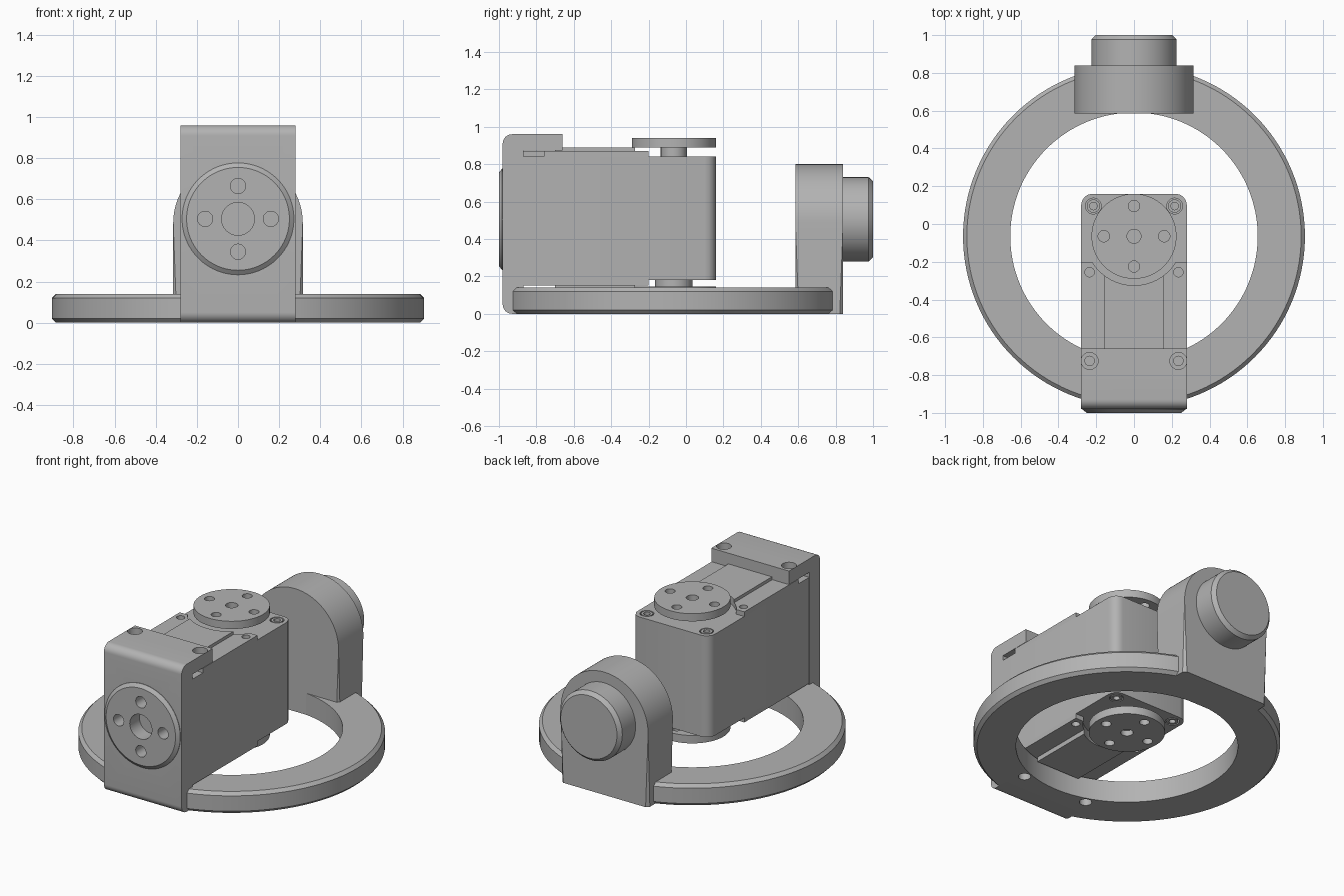
import bpy, bmesh, math
from mathutils import Matrix, Vector

if "Cube" in bpy.data.objects:
    bpy.data.objects.remove(bpy.data.objects["Cube"], do_unlink=True)

grey = bpy.data.materials.new("plain grey")
grey.use_nodes = True
COLOUR = (0.45, 0.45, 0.45, 1)
grey.diffuse_color = COLOUR
grey.node_tree.nodes["Principled BSDF"].inputs["Base Color"].default_value = COLOUR

AXIS_Y = -0.065      # shared axis of ring and turning discs
HUB_Z = 0.505        # height of front and rear hubs
BODY_X = 0.28


def make(name, mesh):
    bmesh.ops.recalc_face_normals(mesh, faces=mesh.faces)
    data = bpy.data.meshes.new(name)
    mesh.to_mesh(data)
    mesh.free()
    obj = bpy.data.objects.new(name, data)
    bpy.context.collection.objects.link(obj)
    data.materials.append(grey)
    return obj


def activate(obj):
    bpy.ops.object.select_all(action='DESELECT')
    obj.select_set(True)
    bpy.context.view_layer.objects.active = obj


def smooth(obj):
    activate(obj)
    bpy.ops.object.shade_smooth_by_angle(angle=math.radians(30))


def prism(points, low, high, axis='Z', mesh=None):
    """Extrude a 2D outline: Z uses (x, y), Y uses (x, z), X uses (y, z)."""
    mesh = mesh or bmesh.new()
    place = {'Z': lambda a, b, c: (a, b, c), 'Y': lambda a, b, c: (a, c, b),
             'X': lambda a, b, c: (c, a, b)}[axis]
    ends = [[mesh.verts.new(place(a, b, c)) for a, b in points] for c in (low, high)]
    mesh.faces.new(ends[0])
    mesh.faces.new(ends[1])
    for i in range(len(points)):
        j = (i + 1) % len(points)
        mesh.faces.new((ends[0][i], ends[0][j], ends[1][j], ends[1][i]))
    return mesh


def arc(cx, cy, r, start, end, steps):
    angles = [math.radians(start + (end - start) * i / steps) for i in range(steps + 1)]
    return [(cx + r * math.cos(a), cy + r * math.sin(a)) for a in angles]


def circle(cx, cy, r, steps=64):
    return arc(cx, cy, r, 0, 360, steps)[:-1]


def rect(a, b, c, d):
    return [(a, c), (b, c), (b, d), (a, d)]


def lathe(profile, centre, axis='Z', steps=96):
    """Spin a closed (radius, height) profile about an axis."""
    mesh = bmesh.new()
    turn = Matrix.Rotation(math.pi / 2, 4, 'X') if axis == 'Y' else Matrix()
    rings = []
    for i in range(steps):
        a = 2 * math.pi * i / steps
        rings.append([mesh.verts.new(Vector(centre) + turn @ Vector(
            (r * math.cos(a), r * math.sin(a), h))) for r, h in profile])
    count = len(profile)
    for i in range(steps):
        for k in range(count):
            m = (k + 1) % count
            if profile[k][0] < 1e-5 and profile[m][0] < 1e-5:
                continue
            one, two = rings[i], rings[(i + 1) % steps]
            mesh.faces.new((one[k], two[k], two[m], one[m]))
    bmesh.ops.remove_doubles(mesh, verts=mesh.verts, dist=1e-5)
    return mesh


def cut(obj, holes):
    """Cut (outline, low, high, axis) holes out of an object."""
    for outline, low, high, axis in holes:
        tool = make("cutter", prism(outline, low, high, axis))
        tool.hide_render = True
        mod = obj.modifiers.new("cut", 'BOOLEAN')
        mod.operation, mod.solver, mod.object = 'DIFFERENCE', 'EXACT', tool
        activate(obj)
        bpy.ops.object.modifier_apply(modifier=mod.name)
        bpy.data.objects.remove(tool, do_unlink=True)


def bolt_circle(cx, cy, spread, r_mid, r_hole, low, high, axis):
    spots = [(0, 0, r_mid), (spread, 0, r_hole), (-spread, 0, r_hole),
             (0, spread, r_hole), (0, -spread, r_hole)]
    return [(circle(cx + a, cy + b, r, 32), low, high, axis) for a, b, r in spots]


def pair(x, y, r, low, high):
    return [(circle(s * x, y, r, 24), low, high, 'Z') for s in (-1, 1)]


# Base ring with chamfered outer edges
ring = make("base_ring", lathe([(0.655, 0), (0.885, 0), (0.905, 0.02), (0.905, 0.12),
                                (0.885, 0.14), (0.655, 0.14)], (0, AXIS_Y, 0), steps=128))
cut(ring, [(rect(-BODY_X, BODY_X, -1.1, -0.8), -1, 1, 'Z')] + pair(0.235, -0.725, 0.037, -1, 0.1))
smooth(ring)

# Front bracket: upright plate with rounded corners and a top flange
outline = (arc(-0.93, 0.05, 0.05, 270, 180, 8) + arc(-0.93, 0.91, 0.05, 180, 90, 8)
           + [(-0.66, 0.96), (-0.66, 0.872), (-0.87, 0.872), (-0.87, 0.14), (-0.8, 0.14), (-0.8, 0)])
bracket = make("front_bracket", prism(outline, -BODY_X, BODY_X, 'X'))
cut(bracket, pair(0.235, -0.725, 0.045, 0.9, 1.1) + pair(0.235, -0.725, 0.025, 0.8, 1.0)
    + bolt_circle(0, HUB_Z, 0.16, 0.08, 0.037, -1.1, -0.9, 'Y'))
smooth(bracket)

# Front hub disc
hub = make("front_hub", lathe([(0, 0), (0.272, 0), (0.272, 0.005), (0.25, 0.022), (0, 0.022)],
                              (0, -0.978, HUB_Z), 'Y'))
cut(hub, bolt_circle(0, HUB_Z, 0.16, 0.08, 0.037, -1.1, -0.9, 'Y'))
smooth(hub)

# Motor case
case_outline = ([(-BODY_X, -0.868), (BODY_X, -0.868)] + arc(0.22, 0.1, 0.06, 0, 90, 4)
                + arc(-0.22, 0.1, 0.06, 90, 180, 4))
case = make("motor_case", prism(case_outline, 0.18, 0.84))
cut(case, pair(0.215, 0.095, 0.042, 0.81, 1) + pair(0.215, 0.095, 0.042, 0, 0.21))
smooth(case)
for s in (-1, 1):
    for z, label in ((0.81, "upper"), (0.18, "lower")):
        side = "left" if s > 0 else "right"
        screw = make(f"{label}_{side}_case_screw",
                     lathe([(0.02, 0), (0.035, 0), (0.035, 0.03), (0.02, 0.03)],
                           (s * 0.215, 0.095, z), steps=24))
        smooth(screw)

# Raised covers above and below, cut away around the turning discs
for name, low, high in (("upper_cover", 0.84, 0.87), ("lower_cover", 0.15, 0.18)):
    cover = make(name, prism(rect(-BODY_X, BODY_X, -0.868, -0.2), low, high))
    cut(cover, [(circle(0, AXIS_Y, 0.26), 0, 1, 'Z')] + pair(0.235, -0.255, 0.025, 0, 1)
        + [(rect(s * 0.25 - 0.04, s * 0.25 + 0.04, -0.9, -0.76), 0.84, 1, 'Z') for s in (-1, 1)])
    smooth(cover)

# Centre panels on the covers
for name, low, high in (("upper_panel", 0.87, 0.89), ("lower_panel", 0.12, 0.15)):
    panel = make(name, prism(rect(-0.157, 0.157, -0.7, -0.26), low, high))
    cut(panel, [(circle(0, AXIS_Y, 0.26), 0, 1, 'Z')])
    smooth(panel)

# Turning discs and their shafts
for name, low, high, shaft_r, shaft_low, shaft_high in (
        ("upper", 0.89, 0.94, 0.07, 0.83, 0.9), ("lower", 0.095, 0.147, 0.1, 0.13, 0.19)):
    disc = make(name + "_disc", prism(circle(0, AXIS_Y, 0.225, 96), low, high))
    cut(disc, bolt_circle(0, AXIS_Y, 0.16, 0.037, 0.03, 0, 0.93 if name == "lower" else 1, 'Z'))
    smooth(disc)
    smooth(make(name + "_shaft", prism(circle(0, AXIS_Y, shaft_r), shaft_low, shaft_high)))

# Rear bracket: arched block with chamfered edges
arch = [(-0.315, 0)] + [(0.315, 0)] + arc(0, 0.485, 0.315, 0, 180, 48)
mesh = prism(arch, 0.585, 0.84, 'Y')
rim = [e for e in mesh.edges if abs(e.verts[0].co.y - e.verts[1].co.y) < 1e-5
       and max(v.co.z for v in e.verts) > 0.01]
bmesh.ops.bevel(mesh, geom=rim, offset=0.018, segments=1, affect='EDGES')
smooth(make("rear_bracket", mesh))

# Rear knob
smooth(make("rear_knob", lathe([(0, 0), (0.225, 0), (0.225, -0.14), (0.203, -0.163), (0, -0.163)],
                               (0, 0.837, HUB_Z), 'Y')))
